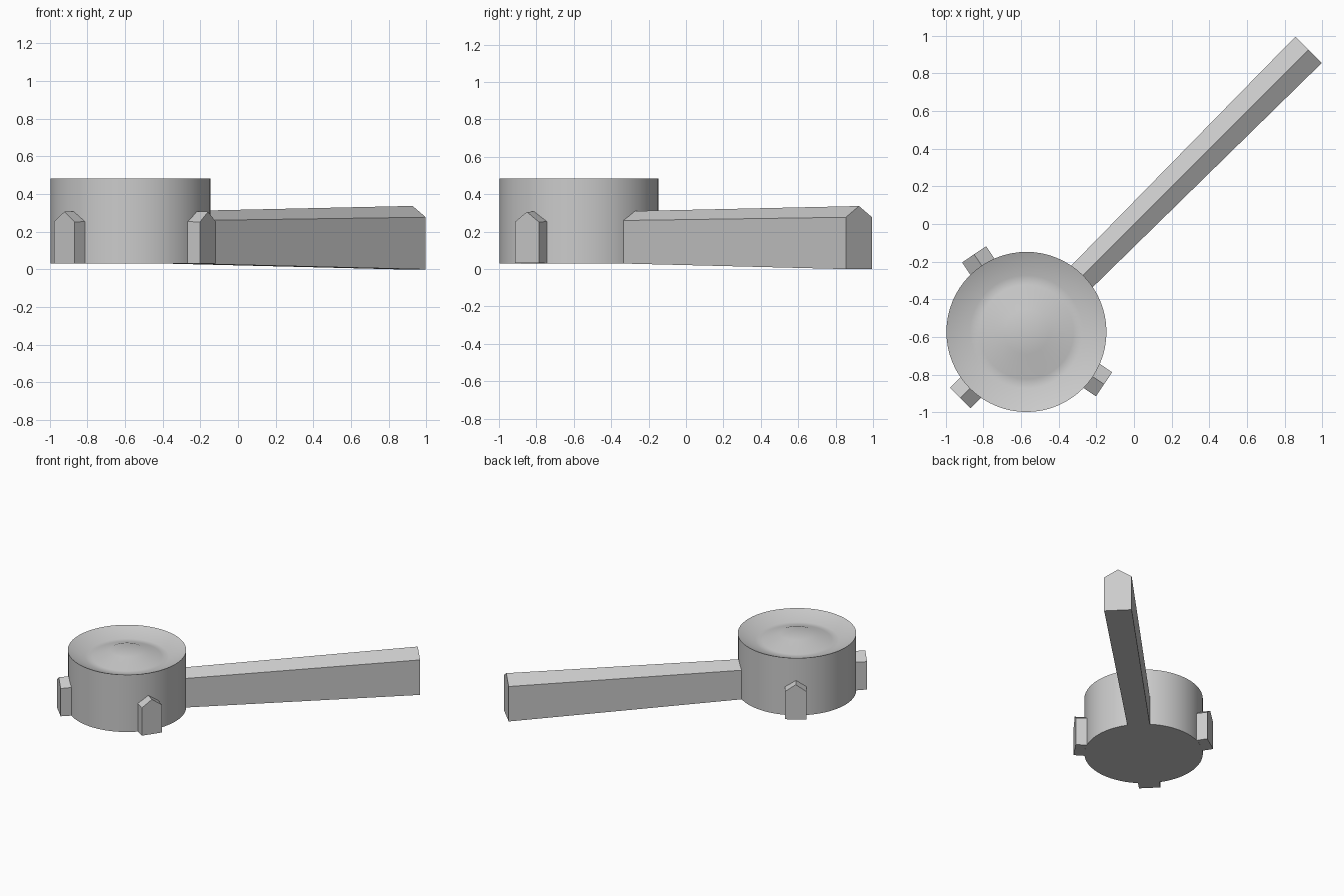
import bpy, bmesh, math
from mathutils import Matrix

if "Cube" in bpy.data.objects:
    bpy.data.objects.remove(bpy.data.objects["Cube"])

CENTRE = (-0.571, -0.573, 0)


def add_object(name, bm):
    bmesh.ops.recalc_face_normals(bm, faces=bm.faces)
    me = bpy.data.meshes.new(name)
    bm.to_mesh(me)
    bm.free()
    ob = bpy.data.objects.new(name, me)
    bpy.context.collection.objects.link(ob)
    return ob


def gabled_bar(name, angle, sections):
    """House-shaped section swept outwards; section = (dist, half width, bottom, eave, ridge)."""
    bm = bmesh.new()
    rings = []
    for d, w, b, e, r in sections:
        pts = [(-w, b), (w, b), (w, e), (0, r), (-w, e)]
        rings.append([bm.verts.new((d, y, z)) for y, z in pts])
    a, c = rings
    for i in range(5):
        j = (i + 1) % 5
        bm.faces.new((a[i], a[j], c[j], c[i]))
    bm.faces.new(a)
    bm.faces.new(c)
    bm.transform(Matrix.Translation(CENTRE) @ Matrix.Rotation(math.radians(angle), 4, 'Z'))
    return add_object(name, bm)


# round head: turned profile with a shallow ring groove around a central button
bm = bmesh.new()
profile = [(0, 0.03), (0.425, 0.03), (0.425, 0.483), (0.30, 0.43),
           (0.25, 0.43), (0.12, 0.483), (0, 0.483)]
verts = [bm.verts.new((r, 0, z)) for r, z in profile]
edges = [bm.edges.new(p) for p in zip(verts, verts[1:])]
bmesh.ops.spin(bm, geom=verts + edges, cent=(0, 0, 0), axis=(0, 0, 1),
               angle=math.tau, steps=64, use_duplicate=False)
bmesh.ops.remove_doubles(bm, verts=bm.verts, dist=1e-4)
bm.transform(Matrix.Translation(CENTRE))
head = add_object("round_head", bm)
bpy.context.view_layer.objects.active = head
head.select_set(True)
bpy.ops.object.shade_smooth_by_angle(angle=math.radians(30))

# long handle, widening towards its tip
gabled_bar("handle", 45, [(0.34, 0.08, 0.031, 0.259, 0.309),
                          (2.118, 0.099, 0.0, 0.277, 0.337)])

# three short lugs around the head
for i, angle in enumerate((124, 225, -34)):
    gabled_bar(f"lug_{i + 1}", angle, [(0.36, 0.077, 0.03, 0.255, 0.308),
                                       (0.497, 0.077, 0.032, 0.252, 0.306)])
